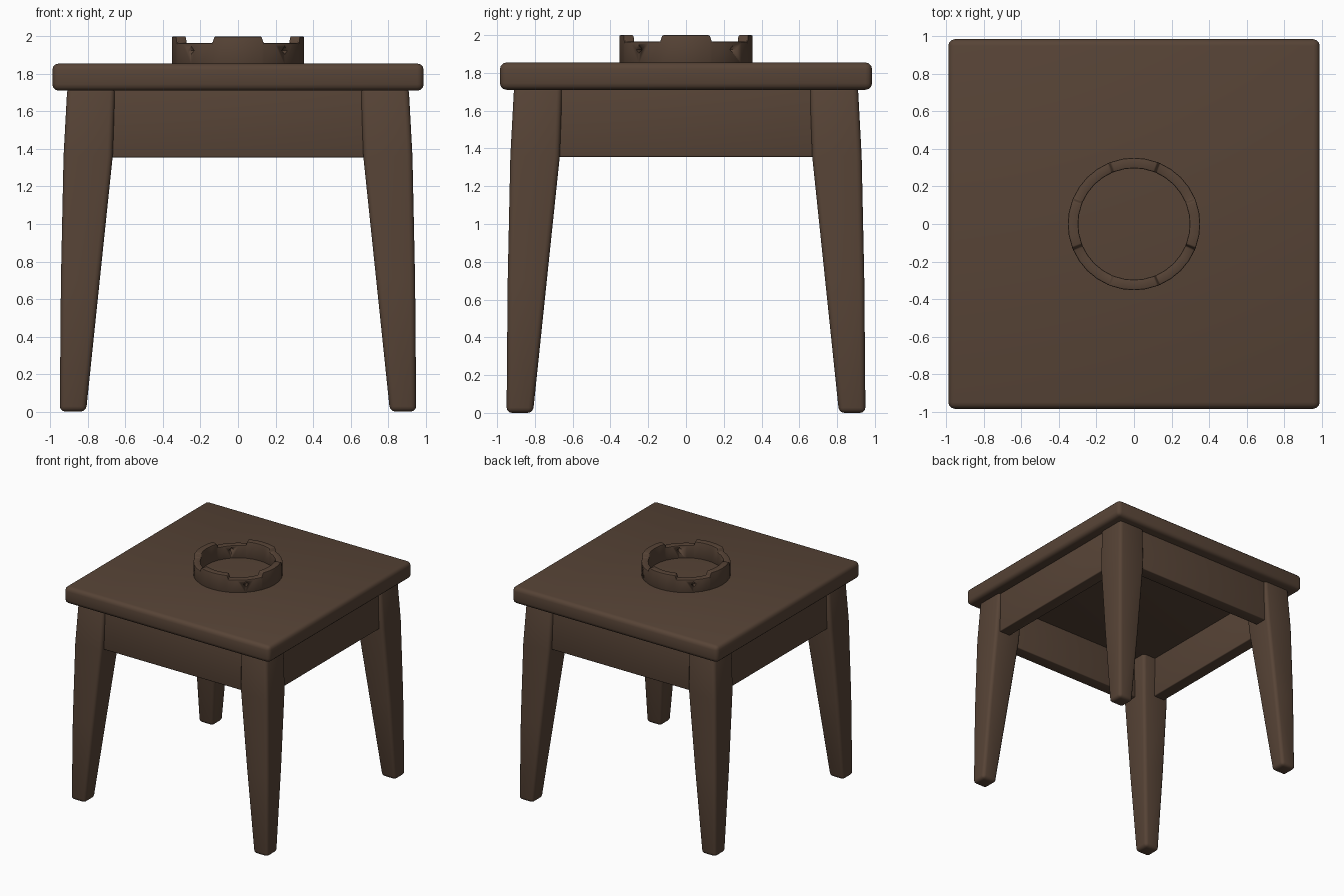
import bpy, bmesh
from math import cos, sin, pi, radians
from mathutils import Matrix

cube = bpy.data.objects.get("Cube")
if cube:
    bpy.data.objects.remove(cube, do_unlink=True)

wood = bpy.data.materials.new("dark_brown_wood")
wood.use_nodes = True
brown = (0.095, 0.057, 0.037, 1)
wood.diffuse_color = brown
shader = wood.node_tree.nodes["Principled BSDF"]
shader.inputs["Base Color"].default_value = brown
shader.inputs["Roughness"].default_value = 0.8


def finish(bm, name, bevel=0.0, segments=3):
    """Turn a bmesh into a smooth shaded, softly bevelled object."""
    bmesh.ops.recalc_face_normals(bm, faces=bm.faces)
    mesh = bpy.data.meshes.new(name)
    bm.to_mesh(mesh)
    bm.free()
    mesh.materials.append(wood)
    obj = bpy.data.objects.new(name, mesh)
    bpy.context.collection.objects.link(obj)
    bpy.ops.object.select_all(action="DESELECT")
    obj.select_set(True)
    bpy.context.view_layer.objects.active = obj
    if bevel:
        mod = obj.modifiers.new("soft_edges", "BEVEL")
        mod.width = bevel
        mod.segments = segments
        mod.limit_method = "ANGLE"
        bpy.ops.object.modifier_apply(modifier=mod.name)
    bpy.ops.object.shade_smooth_by_angle(angle=radians(35))
    return obj


def box(name, size, centre, bevel):
    bm = bmesh.new()
    bmesh.ops.create_cube(bm, size=1)
    bmesh.ops.scale(bm, vec=size, verts=bm.verts)
    bmesh.ops.translate(bm, vec=centre, verts=bm.verts)
    return finish(bm, name, bevel)


def loft(bm, rings, closed=False):
    """Skin a list of vertex loops; cap the ends unless closed."""
    n = len(rings[0])
    pairs = list(zip(rings, rings[1:] + rings[:1] if closed else rings[1:]))
    for a, b in pairs:
        for i in range(n):
            j = (i + 1) % n
            bm.faces.new((a[i], a[j], b[j], b[i]))
    if not closed:
        bm.faces.new(rings[0])
        bm.faces.new(rings[-1])


# Table top
box("table_top", (1.98, 1.97, 0.145), (0, 0, 1.783), 0.035)

# Tapered legs: height, inner edge, outer edge
sections = [(0, 0.81, 0.95), (0.7, 0.737, 0.944), (1.36, 0.668, 0.93), (1.73, 0.655, 0.91)]
for side, sx in (("left", 1), ("right", -1)):
    for end, sy in (("front", -1), ("back", 1)):
        bm = bmesh.new()
        rings = []
        for z, a, b in sections:
            rings.append([bm.verts.new((sx * x, sy * y, z))
                          for x, y in ((a, a), (b, a), (b, b), (a, b))])
        loft(bm, rings)
        finish(bm, f"{end}_{side}_leg", 0.028)

# Aprons between the legs
for name, s in (("front", -1), ("back", 1)):
    box(name + "_apron", (1.5, 0.11, 0.37), (0, s * 0.835, 1.54), 0.008)
for name, s in (("right", -1), ("left", 1)):
    box(name + "_apron", (0.11, 1.5, 0.37), (s * 0.835, 0, 1.54), 0.008)

# Notched ring: four raised blocks with sloping ends, low between them
inner, outer, base, low, high = 0.297, 0.353, 1.84, 1.965, 2.0
bm = bmesh.new()
rings = []
for quarter in range(4):
    steps = [(-21, high), (-10, high), (0, high), (10, high), (21, high),
             (23, low), (34, low), (45, low), (56, low), (67, low)]
    for degrees, top in steps:
        t = quarter * pi / 2 + radians(degrees)
        rings.append([bm.verts.new((r * cos(t), r * sin(t), z)) for r, z in
                      ((inner, base), (outer, base), (outer, top), (inner, top))])
loft(bm, rings, closed=True)
ring = finish(bm, "notched_ring", 0.007, 2)

# Diamond holes through the low stretches
for k in range(4):
    bm = bmesh.new()
    bmesh.ops.create_cube(bm, size=1)
    bmesh.ops.scale(bm, vec=(0.14, 0.03, 0.03), verts=bm.verts)
    place = (Matrix.Rotation(pi / 4 + k * pi / 2, 4, "Z")
             @ Matrix.Translation((0.325, 0, 1.925))
             @ Matrix.Rotation(pi / 4, 4, "X"))
    bmesh.ops.transform(bm, matrix=place, verts=bm.verts)
    cutter = finish(bm, "hole_cutter")
    cutter.hide_render = True
    bpy.context.view_layer.objects.active = ring
    mod = ring.modifiers.new("hole", "BOOLEAN")
    mod.operation = "DIFFERENCE"
    mod.solver = "EXACT"
    mod.object = cutter
    bpy.ops.object.modifier_apply(modifier=mod.name)
    bpy.data.objects.remove(cutter, do_unlink=True)
